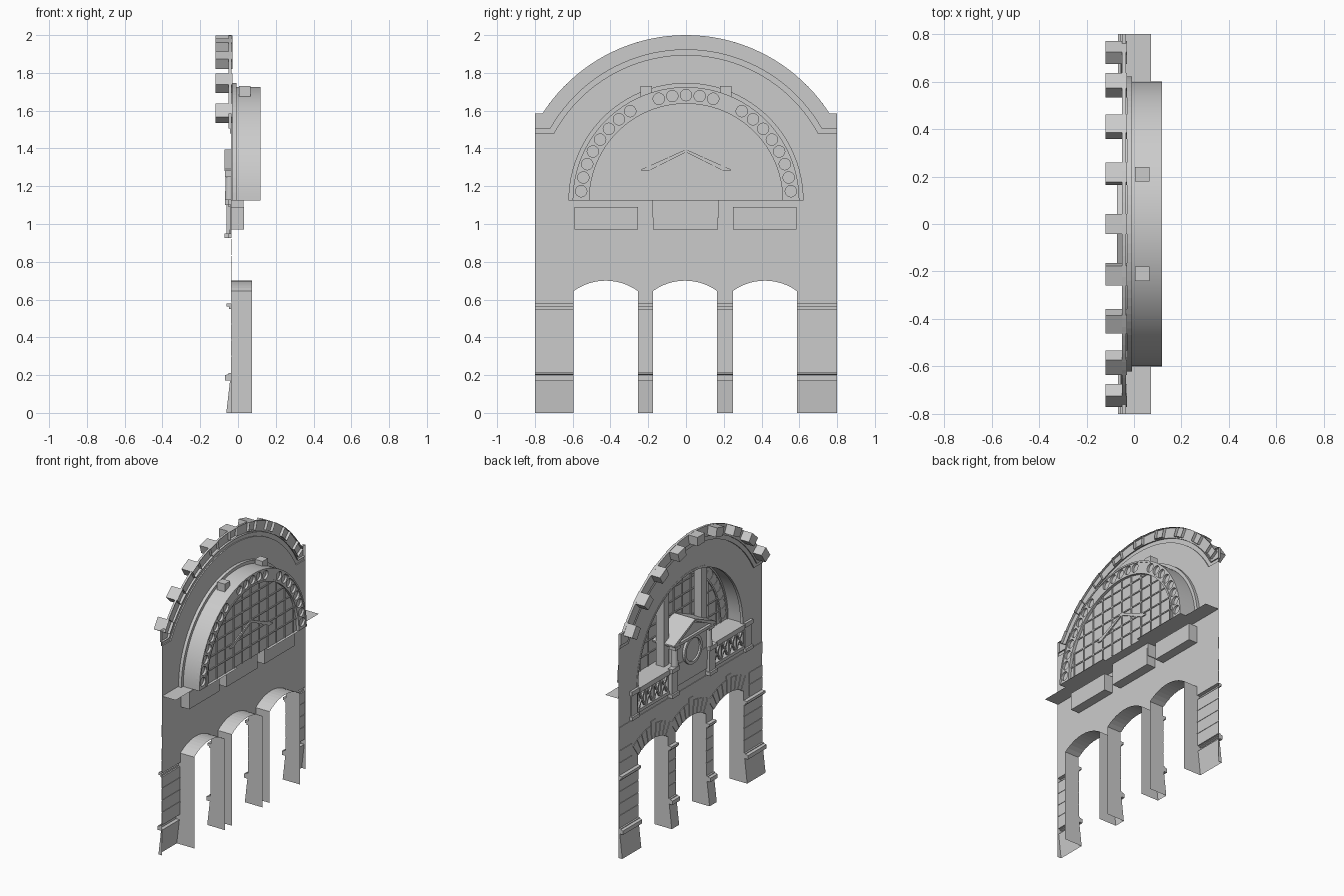
import bpy, bmesh
from math import sin, cos, pi, radians, sqrt, asin

cube = bpy.data.objects.get("Cube")
if cube:
    bpy.data.objects.remove(cube, do_unlink=True)

stone = bpy.data.materials.new("grey_stone")
stone.use_nodes = True
stone.diffuse_color = (0.6, 0.6, 0.6, 1)
stone.node_tree.nodes["Principled BSDF"].inputs["Base Color"].default_value = (0.6, 0.6, 0.6, 1)

WALL = -0.034          # x of the wall sheet
FACE = -0.038          # x of the raised masonry courses
FLOOR = 1.125          # springing level of the big window
HUB = 1.097            # centre height of the gable arc
PIER = 0.58            # top of the pier mouldings


def finish(name, bm, smooth=False):
    mesh = bpy.data.meshes.new(name)
    bm.to_mesh(mesh)
    bm.free()
    mesh.materials.append(stone)
    obj = bpy.data.objects.new(name, mesh)
    bpy.context.collection.objects.link(obj)
    if smooth:
        bpy.ops.object.select_all(action='DESELECT')
        obj.select_set(True)
        bpy.context.view_layer.objects.active = obj
        bpy.ops.object.shade_smooth_by_angle(angle=radians(30))
    return obj


def plate(name, loops, x0, x1=None, hollow=False):
    """Fill (y, z) loops, inner loops being holes, thicken x0 to x1; hollow leaves x0 open."""
    bm = bmesh.new()
    edges = []
    for loop in loops:
        vs = [bm.verts.new((x0, y, z)) for y, z in loop]
        edges += [bm.edges.new((vs[i - 1], vs[i])) for i in range(len(vs))]
    bmesh.ops.triangle_fill(bm, use_beauty=True, use_dissolve=False, edges=edges, normal=(-1, 0, 0))
    if x1 is not None:
        back = bm.faces[:]
        ext = bmesh.ops.extrude_face_region(bm, geom=back, use_keep_orig=True)
        for v in ext["geom"]:
            if isinstance(v, bmesh.types.BMVert):
                v.co.x = x1
        bmesh.ops.recalc_face_normals(bm, faces=bm.faces)
        if hollow:
            bmesh.ops.delete(bm, geom=back, context='FACES_ONLY')
    return finish(name, bm)


def strip(name, pts, x0, x1, smooth=False):
    """Open sheet swept along x from a (y, z) path."""
    bm = bmesh.new()
    rows = [(bm.verts.new((x0, y, z)), bm.verts.new((x1, y, z))) for y, z in pts]
    for a, b in zip(rows, rows[1:]):
        bm.faces.new((a[0], a[1], b[1], b[0]))
    return finish(name, bm, smooth)


def moulded_sheet(name, pts, y0, y1):
    """Sheet swept along y from an (x, z) profile, closed at both ends, open behind."""
    bm = bmesh.new()
    rows = [(bm.verts.new((x, y0, z)), bm.verts.new((x, y1, z))) for x, z in pts]
    for a, b in zip(rows[1:], rows[2:]):
        bm.faces.new((a[0], b[0], b[1], a[1]))
    bm.faces.new([r[0] for r in rows])
    bm.faces.new([r[1] for r in reversed(rows)])
    return finish(name, bm)


def rect(y0, y1, z0, z1):
    return [(y0, z0), (y1, z0), (y1, z1), (y0, z1)]


def box(name, x0, x1, y0, y1, z0, z1):
    return plate(name, [rect(y0, y1, z0, z1)], x0, x1)


def arc(cy, cz, r, a0, a1, n):
    """Arc points, angles in degrees from +y towards +z."""
    return [(cy + r * cos(radians(a0 + (a1 - a0) * i / n)),
             cz + r * sin(radians(a0 + (a1 - a0) * i / n))) for i in range(n + 1)]


def circle(cy, cz, r, n=24):
    return arc(cy, cz, r, 0, 360 - 360 / n, n - 1)


def half_ring(name, r0, r1, x0, x1, holes=()):
    plate(name, [arc(0, FLOOR, r1, 0, 180, 48) + arc(0, FLOOR, r0, 180, 0, 48), *holes], x0, x1)


def gable(r, z):
    """Gable line from -y to +y: level ends joined by an arc."""
    a = asin((z - HUB) / r) * 180 / pi
    return [(-0.8, z)] + arc(0, HUB, r, 180 - a, a, 40) + [(0.8, z)]


# Wall sheet with doorways, lunette and balustrade openings
outer, middle, inner = gable(0.903, 1.585), gable(0.828, 1.505), gable(0.798, 1.48)
centres = (-0.425, -0.005, 0.4175)
HALF, RAD, MID = 0.17, 0.29, 0.41
SPREAD = asin(HALF / RAD) * 180 / pi
heads = [arc(c, MID, RAD, 90 + SPREAD, 90 - SPREAD, 12) for c in centres]
bays = [(-0.59, -0.255), (0.25, 0.585)]
outline = [(-0.8, PIER)]
for c, head in zip(centres, heads):
    outline += [(c - HALF, PIER)] + head + [(c + HALF, PIER)]
outline += [(0.8, PIER)] + inner[::-1]
holes = [arc(0, FLOOR, 0.6, 0, 180, 48)] + [rect(a, b, 0.97, 1.09) for a, b in bays]
plate("facade_wall", [outline] + holes, WALL)

# Door reveals and voussoirs
for c, head in zip(centres, heads):
    strip("door_reveal", [(c - HALF, 0)] + head + [(c + HALF, 0)], WALL, 0.075)
    n = 9
    step = 2 * SPREAD / n
    for i in range(n):
        a = 90 - SPREAD + i * step
        key = i == n // 2
        top = 0.42 if key else 0.39
        plate("keystone" if key else "voussoir",
              [arc(c, MID, RAD, a + 0.5, a + step - 0.5, 2)
               + arc(c, MID, top, a + step - 0.5, a + 0.5, 2)], WALL, FACE)

# Piers: battered base, mouldings and grooved masonry as one open-backed sheet
profile = [(WALL, 0), (-0.062, 0), (-0.042, 0.172), (-0.068, 0.172), (-0.068, 0.2),
           (-0.05, 0.205), (-0.05, 0.21), (FACE, 0.21)]
for z in (0.3, 0.385, 0.47):
    profile += [(FACE, z - 0.003), (WALL - 0.001, z - 0.003), (WALL - 0.001, z + 0.003), (FACE, z + 0.003)]
profile += [(FACE, 0.55), (-0.048, 0.55), (-0.048, 0.562), (-0.06, 0.562), (-0.06, PIER), (WALL, PIER)]
edges = [-0.8] + [e for c in centres for e in (c - HALF, c + HALF)] + [0.8]
for y0, y1 in zip(edges[::2], edges[1::2]):
    moulded_sheet("pier", profile, y0, y1)
for s in (-1, 1):
    for z in (0.59, 0.675):
        lo, hi = sorted((s * 0.8, s * 0.655))
        box("corner_course", WALL, FACE, lo, hi, z, z + 0.08)
box("upper_course", WALL, FACE, -0.8, 0.8, 0.835, 0.92)

# Gable cornice, hollow behind, with projecting blocks
plate("cornice_crown", [outer + middle[::-1]], WALL, -0.05, hollow=True)
plate("cornice_fillet", [middle + inner[::-1]], WALL, -0.042, hollow=True)
for i in range(-4, 5):
    a, w = 90 - i * 14, 2.7
    plate("cornice_block", [arc(0, HUB, 0.84, a - w, a + w, 1) + arc(0, HUB, 0.903, a + w, a - w, 1)],
          -0.03, -0.119, hollow=True)

# Lunette vault, mouldings and pierced window ring
strip("window_vault", arc(0, FLOOR, 0.6, 0, 180, 48), WALL, 0.118, True)
half_ring("outer_moulding", 0.6, 0.622, -0.03, -0.008)
half_ring("inner_moulding", 0.585, 0.6, -0.036, -0.015)
roundels = [circle(cy, cz, 0.03) for a0, a1, n in ((5, 58, 8), (75, 105, 5), (122, 175, 8))
            for cy, cz in arc(0, FLOOR, 0.557, a0, a1, n - 1)]
half_ring("window_ring", 0.52, 0.6, 0.096, 0.114, roundels)
half_ring("ring_outer_bead", 0.589, 0.6, 0.09, 0.118)
half_ring("ring_inner_bead", 0.512, 0.524, 0.09, 0.118)

# Glazing, glazing bars and the two heavy mullions
plate("window_pane", [arc(0, FLOOR, 0.595, 0, 180, 48)], 0.098)
for i in range(-5, 6):
    y = i * 0.095
    box("upright_bar", 0.092, 0.104, y - 0.004, y + 0.004, FLOOR, FLOOR + sqrt(0.52 ** 2 - y * y))
for i in range(1, 6):
    h = i * 0.09
    y = sqrt(0.52 ** 2 - h * h)
    box("level_bar", 0.092, 0.104, -y, y, FLOOR + h - 0.004, FLOOR + h + 0.004)
for s in (-1, 1):
    box("mullion", 0.005, 0.065, s * 0.21 - 0.03, s * 0.21 + 0.03, FLOOR, 1.73)

# Window ledge and balustrade bays
for s in (-1, 1):
    strip("window_ledge", [(s * 0.8, FLOOR), (s * 0.6, FLOOR)], WALL, 0.072)
    strip("window_floor", [(s * 0.6, FLOOR), (s * 0.17, FLOOR)], WALL, 0.118)
for y0, y1 in bays:
    loop = rect(y0, y1, 0.97, 1.09)
    strip("bay_sides", loop + loop[:1], WALL, 0.032)
    plate("bay_back", [loop], 0.032)
    box("balustrade_rail", -0.05, WALL, y0, y1, 1.09, FLOOR)
    box("balustrade_plinth", WALL, -0.045, y0, y1, 0.95, 0.972)
    w = (y1 - y0) / 4
    for i in range(4):
        a, b, t = y0 + i * w, y0 + (i + 1) * w, 0.012
        plate("lattice_brace", [[(a, 0.97), (a + t, 0.97), (b, 1.09), (b - t, 1.09)]], -0.038, -0.025)
        plate("lattice_brace", [[(b - t, 0.97), (b, 0.97), (a + t, 1.09), (a, 1.09)]], -0.038, -0.025)
        if i:
            box("lattice_post", -0.04, -0.022, a - 0.007, a + 0.007, 0.97, 1.09)

# Flat pilasters outside the bays, pedestals under the aedicule columns
for y, depth in ((-0.635, -0.042), (-0.21, -0.06), (0.21, -0.06), (0.635, -0.042)):
    box("pedestal_foot", WALL, depth - 0.012, y - 0.042, y + 0.042, 0.925, 0.95)
    box("pedestal", WALL, depth, y - 0.034, y + 0.034, 0.95, 1.1)
    box("pedestal_cap", WALL, depth - 0.01, y - 0.042, y + 0.042, 1.1, 1.13)

# Central aedicule: base, body, roundel, columns and pediment roof
box("aedicule_base", -0.045, 0.03, -0.178, 0.175, 1.035, FLOOR)
box("apron_panel", -0.042, 0.033, -0.175, 0.17, 0.97, 1.09)
box("aedicule_body", -0.042, 0.095, -0.17, 0.17, FLOOR, 1.28)
plate("roundel_frame", [circle(0, 1.175, 0.1, 36), circle(0, 1.175, 0.08, 36)], -0.042, -0.06)
plate("roundel_disc", [circle(0, 1.175, 0.08, 36)], -0.042, -0.048)
for s in (-1, 1):
    bm = bmesh.new()
    bmesh.ops.create_cone(bm, cap_ends=True, segments=16, radius1=0.024, radius2=0.02, depth=0.13)
    bmesh.ops.translate(bm, verts=bm.verts, vec=(-0.045, s * 0.19, 1.19))
    finish("aedicule_column", bm, True)
    box("column_capital", -0.07, -0.02, s * 0.19 - 0.028, s * 0.19 + 0.028, 1.25, 1.27)
box("entablature", -0.068, 0.092, -0.215, 0.215, 1.265, 1.285)
plate("pediment", [[(-0.2, 1.28), (0.2, 1.28), (0, 1.37)]], -0.05, 0.092)
plate("pediment_roof", [[(-0.235, 1.28), (-0.2, 1.28), (0, 1.38), (0.2, 1.28), (0.235, 1.28),
                         (0.235, 1.29), (0, 1.395), (-0.235, 1.29)]], -0.072, 0.106)
